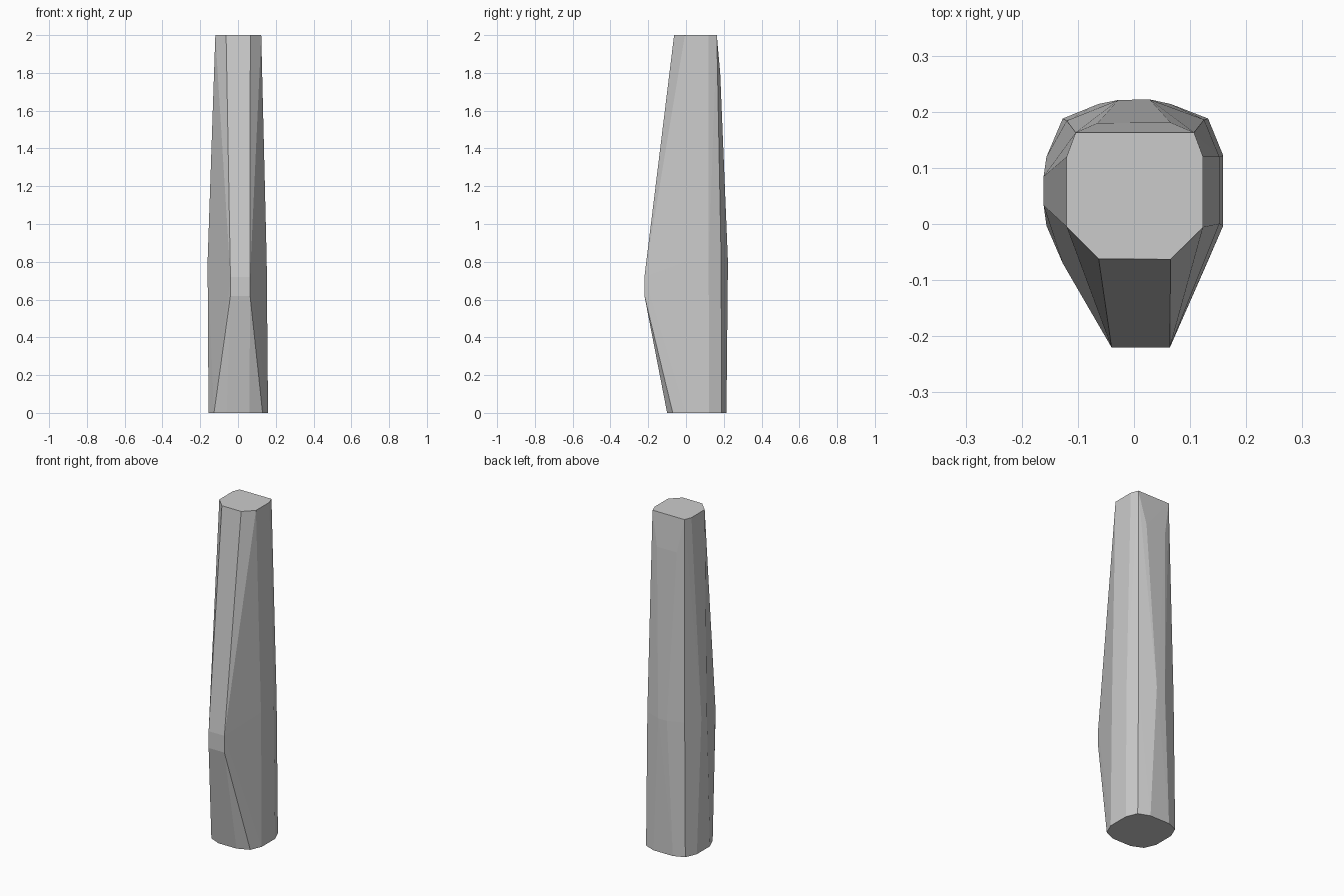
import bpy, bmesh

# Cross-sections of the faceted post: height -> outline points (x, y)
sections = {
    # base
    0.0: [(-0.127, -0.07), (-0.06, -0.1), (0.06, -0.1), (0.13, -0.07),
          (0.159, -0.003), (0.159, 0.122), (0.132, 0.188), (0.065, 0.214),
          (-0.063, 0.214), (-0.127, 0.188), (-0.156, 0.12), (-0.156, -0.003)],
    # lower edge of the front bulge
    0.62: [(-0.04, -0.22), (0.064, -0.22)],
    # upper edge of the front bulge
    0.72: [(-0.04, -0.22), (0.064, -0.22)],
    # widest part of the back and left side
    0.8: [(-0.161, 0.033), (-0.161, 0.085), (-0.028, 0.221), (0.028, 0.222),
          (0.152, 0.0), (0.152, 0.12), (0.125, 0.186), (-0.12, 0.184)],
    # bevel below the rear top edge
    1.8: [(-0.065, 0.18), (0.065, 0.181)],
    # top
    2.0: [(-0.12, -0.005), (-0.063, -0.062), (0.065, -0.063), (0.123, -0.006),
          (0.123, 0.12), (0.107, 0.163), (-0.104, 0.163), (-0.12, 0.12)],
}

# Skin the sections with a convex hull
bm = bmesh.new()
for z, outline in sections.items():
    for x, y in outline:
        bm.verts.new((x, y, z))
hull = bmesh.ops.convex_hull(bm, input=bm.verts)
loose = [v for v in bm.verts if not v.link_faces]
bmesh.ops.delete(bm, geom=loose, context='VERTS')
bmesh.ops.dissolve_limit(bm, angle_limit=0.01, verts=bm.verts, edges=bm.edges)
bmesh.ops.recalc_face_normals(bm, faces=bm.faces)

mesh = bpy.data.meshes.new("faceted_post")
bm.to_mesh(mesh)
bm.free()
post = bpy.data.objects.new("faceted_post", mesh)
bpy.context.collection.objects.link(post)
